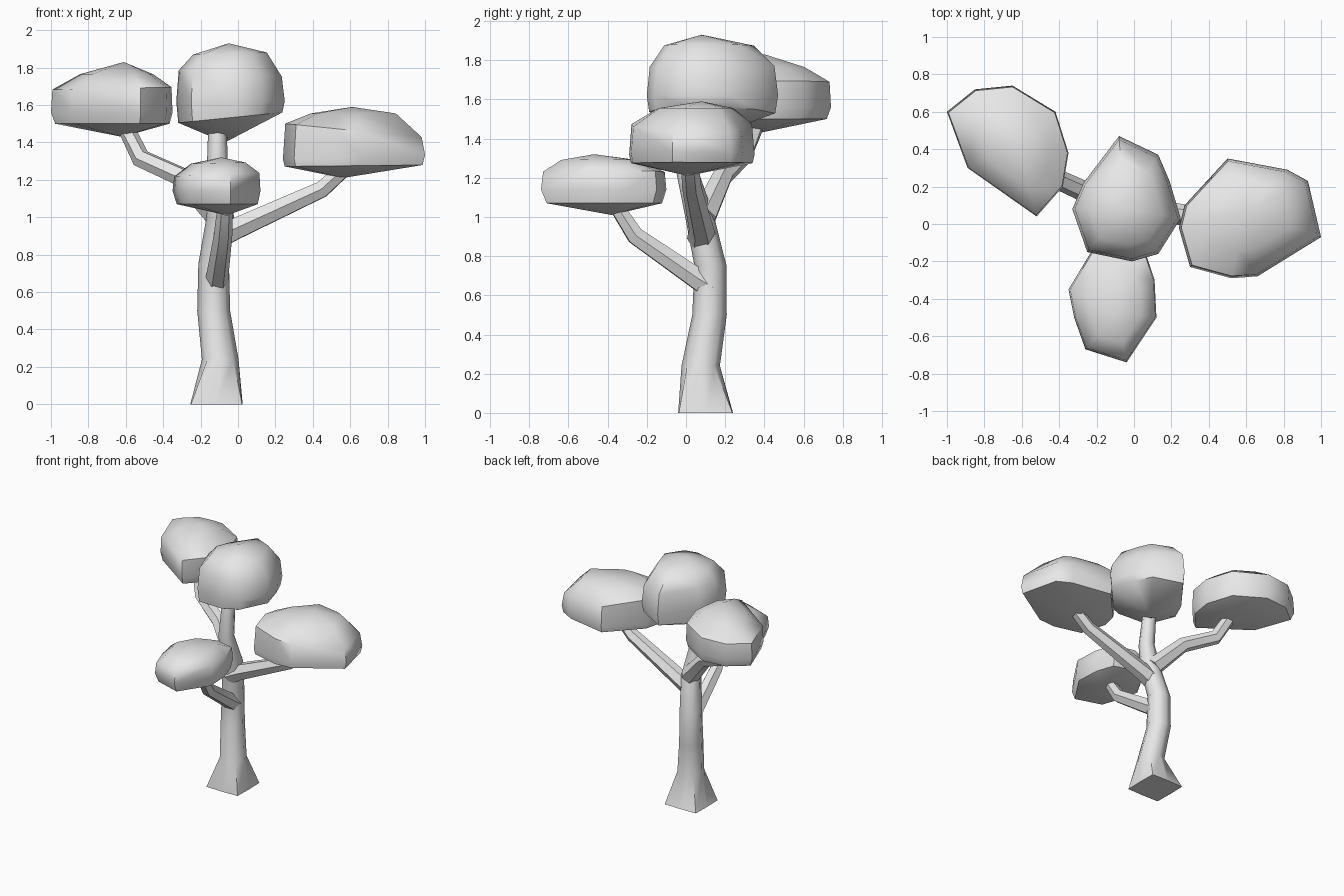
import bpy
import bmesh
from math import sin, cos, pi, radians
from mathutils import Vector

if "Cube" in bpy.data.objects:
    bpy.data.objects.remove(bpy.data.objects["Cube"])

grey = bpy.data.materials.new("plain grey")
grey.use_nodes = True
colour = (0.8, 0.8, 0.8, 1)
grey.diffuse_color = colour
grey.node_tree.nodes["Principled BSDF"].inputs["Base Color"].default_value = colour


def loft(name, rings, start=None, end=None, crease=50):
    """Skin a stack of rings, closing each end with a cap or a fan to a point."""
    bm = bmesh.new()
    loops = [[bm.verts.new(p) for p in ring] for ring in rings]
    count = len(loops[0])
    for low, high in zip(loops, loops[1:]):
        for i in range(count):
            j = (i + 1) % count
            bm.faces.new((low[i], low[j], high[j], high[i]))
    for loop, tip in ((loops[0], start), (loops[-1], end)):
        if tip is None:
            bm.faces.new(loop)
        else:
            point = bm.verts.new(tip)
            for i in range(count):
                bm.faces.new((loop[i], loop[(i + 1) % count], point))
    bmesh.ops.recalc_face_normals(bm, faces=bm.faces)
    mesh = bpy.data.meshes.new(name)
    bm.to_mesh(mesh)
    bm.free()
    mesh.materials.append(grey)
    obj = bpy.data.objects.new(name, mesh)
    bpy.context.collection.objects.link(obj)
    bpy.ops.object.select_all(action="DESELECT")
    obj.select_set(True)
    bpy.context.view_layer.objects.active = obj
    bpy.ops.object.shade_smooth_by_angle(angle=radians(crease))
    return obj


def branch(name, path, sides=6):
    """Tapering limb along a path of (x, y, z, radius)."""
    points = [Vector(p[:3]) for p in path]
    rings = []
    for k, centre in enumerate(points):
        along = points[min(k + 1, len(points) - 1)] - points[max(k - 1, 0)]
        turn = along.to_track_quat("Z", "Y")
        rings.append([centre + turn @ Vector((cos(a), sin(a), 0)) * path[k][3]
                      for a in (2 * pi * i / sides for i in range(sides))])
    return loft(name, rings)


def canopy(name, outline, bottom, top, levels):
    """Faceted clump; levels are (scale, height, slope along x)."""
    rings = []
    for k, (scale, height, slope) in enumerate(levels):
        hub = Vector(top if k == len(levels) - 1 else bottom)
        ring = []
        for x, y in outline:
            px = hub.x + (x - hub.x) * scale
            py = hub.y + (y - hub.y) * scale
            ring.append((px, py, height + slope * (px - hub.x)))
        rings.append(ring)
    return loft(name, rings, bottom, top)


# Trunk: level rings, squared off and flared at the foot
trunk = [(-.115, .1, 0, .14), (-.095, .075, .24, .098), (-.13, .12, .5, .088),
         (-.13, .125, .75, .082), (-.095, .07, 1, .074),
         (-.11, .01, 1.22, .058), (-.11, .04, 1.46, .05)]
trunk_rings = []
for x, y, z, r in trunk:
    ring = []
    for i in range(8):
        a = pi / 4 * i
        reach = r * (1.38 if z == 0 and i % 2 else 1)
        ring.append((x + reach * cos(a), y + reach * sin(a), z))
    trunk_rings.append(ring)
loft("trunk", trunk_rings)

# Branches
branch("front_branch", [(-.12, .13, .64, .07), (-.11, .05, .69, .06),
                        (-.08, -.26, .905, .05), (-.07, -.36, 1.06, .04)])
branch("left_branch", [(-.12, .08, .89, .075), (-.02, .08, .935, .065),
                       (.45, .03, 1.15, .05), (.57, .02, 1.26, .045)])
branch("right_branch", [(-.1, .09, 1, .07), (-.3, .19, 1.215, .055),
                        (-.52, .29, 1.315, .052), (-.6, .36, 1.48, .045)])

# Leaf clumps
canopy("right_canopy",
       [(-1, .6), (-.85, .72), (-.65, .74), (-.42, .6), (-.35, .38),
        (-.38, .2), (-.52, .04), (-.89, .3)],
       (-.62, .38, 1.43), (-.61, .4, 1.83),
       [(.94, 1.5, 0), (1, 1.56, 0), (.98, 1.69, .02), (.6, 1.765, 0)])
canopy("top_canopy",
       [(-.08, .47), (.13, .37), (.19, .23), (.25, .03), (.13, -.16),
        (-.01, -.2), (-.25, -.15), (-.33, .08), (-.27, .22)],
       (-.07, .1, 1.4), (-.05, .08, 1.93),
       [(.96, 1.53, .1), (1, 1.62, 0), (.95, 1.77, -.06), (.68, 1.875, .03)])
canopy("left_canopy",
       [(.5, .35), (.82, .29), (.93, .23), (1, -.07), (.66, -.28),
        (.52, -.29), (.3, -.23), (.24, -.02), (.27, .1)],
       (.56, .01, 1.21), (.61, .08, 1.59),
       [(.97, 1.275, .01), (1, 1.32, .03), (.96, 1.47, -.1), (.6, 1.555, 0)])
canopy("front_canopy",
       [(-.23, -.15), (-.35, -.35), (-.32, -.5), (-.26, -.67), (-.04, -.74),
        (.12, -.5), (.11, -.3), (.06, -.15), (-.1, -.1)],
       (-.06, -.38, 1.01), (-.09, -.47, 1.32),
       [(.92, 1.07, 0), (1, 1.14, 0), (.97, 1.23, .04), (.62, 1.29, .02)])
